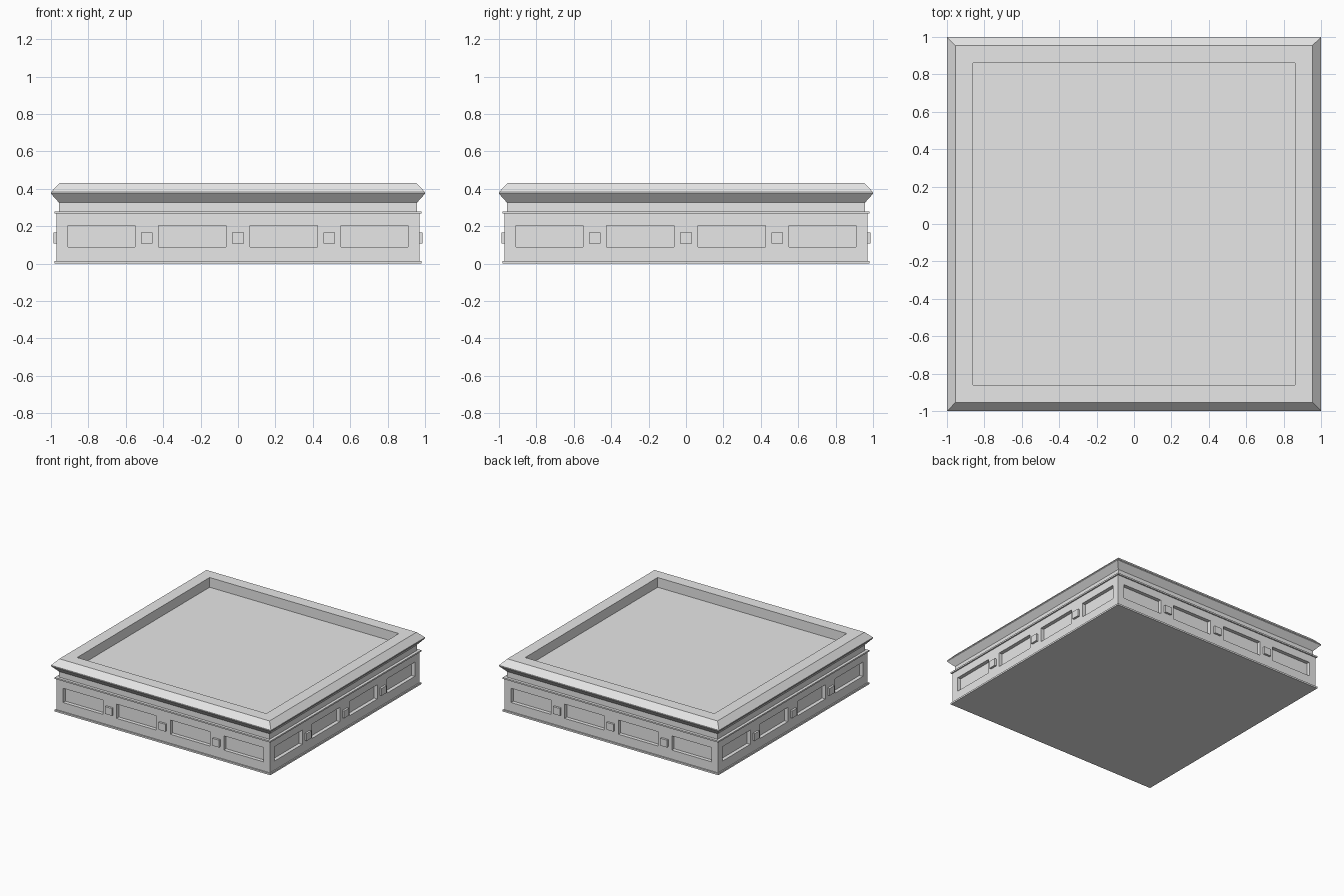
import bpy, bmesh
from mathutils import Vector

cube = bpy.data.objects.get("Cube")
if cube:
    bpy.data.objects.remove(cube, do_unlink=True)

stone = bpy.data.materials.new("light_grey_stone")
stone.use_nodes = True
GREY = (0.8, 0.8, 0.8, 1)
stone.diffuse_color = GREY
stone.node_tree.nodes["Principled BSDF"].inputs["Base Color"].default_value = GREY

WALL = 0.97
PANEL_X = (-0.73, -0.244, 0.244, 0.73)
PANEL_HALF = 0.18
PANEL_Z = (0.088, 0.205)
PANEL_DEPTH = 0.03


def add_object(name, bm):
    mesh = bpy.data.meshes.new(name)
    bm.to_mesh(mesh)
    bm.free()
    mesh.materials.append(stone)
    obj = bpy.data.objects.new(name, mesh)
    bpy.context.collection.objects.link(obj)
    return obj


def square_sweep(profile):
    """Stack square rings of (half width, height) and cap both ends."""
    bm = bmesh.new()
    corners = ((-1, -1), (1, -1), (1, 1), (-1, 1))
    rings = [[bm.verts.new((x * r, y * r, z)) for x, y in corners] for r, z in profile]
    for low, high in zip(rings, rings[1:]):
        for i in range(4):
            j = (i + 1) % 4
            bm.faces.new((low[i], low[j], high[j], high[i]))
    bm.faces.new(rings[0][::-1])
    bm.faces.new(rings[-1])
    bm.normal_update()
    return bm


def cut(bm, faces, co, normal):
    geom = set(faces)
    for f in faces:
        geom.update(f.edges, f.verts)
    bmesh.ops.bisect_plane(bm, geom=list(geom), plane_co=co, plane_no=normal)


# Plinth outline: foot lip, wall, band lip, neck, cornice, rim and sunken top
bm = square_sweep([
    (0.98, 0), (0.98, 0.014), (WALL, 0.014), (WALL, 0.268), (0.98, 0.268),
    (0.98, 0.28), (0.957, 0.28), (0.957, 0.326), (1.0, 0.374), (1.0, 0.382),
    (0.955, 0.43), (0.86, 0.43), (0.86, 0.35)])


def wall_faces(axis=None):
    found = []
    for f in bm.faces:
        c = f.calc_center_median()
        if abs(f.normal.z) < 0.1 and abs(max(abs(c.x), abs(c.y)) - WALL) < 0.001:
            if axis is None or abs(f.normal[axis]) > 0.9:
                found.append(f)
    return found


# Four sunken panels on every wall
for z in PANEL_Z:
    cut(bm, wall_faces(), (0, 0, z), (0, 0, 1))
for along in (0, 1):
    direction = Vector((1 - along, along, 0))
    for centre in PANEL_X:
        for edge in (centre - PANEL_HALF, centre + PANEL_HALF):
            cut(bm, wall_faces(1 - along), direction * edge, direction)
bm.normal_update()
panels = []
for f in wall_faces():
    c = f.calc_center_median()
    t = c.x if abs(f.normal.y) > 0.9 else c.y
    if PANEL_Z[0] < c.z < PANEL_Z[1] and any(abs(t - p) < 0.05 for p in PANEL_X):
        panels.append(f)
bmesh.ops.inset_individual(bm, faces=panels, thickness=0, depth=-PANEL_DEPTH)
add_object("plinth", bm)

# Small square studs between the panels
bm = bmesh.new()
for along in (0, 1):
    for side in (-1, 1):
        for t in (-0.487, 0, 0.487):
            made = bmesh.ops.create_cube(bm, size=1)["verts"]
            out = side * (WALL + 0.003)
            size = (0.062, 0.028) if along == 0 else (0.028, 0.062)
            place = (t, out) if along == 0 else (out, t)
            bmesh.ops.scale(bm, verts=made, vec=(*size, 0.06))
            bmesh.ops.translate(bm, verts=made, vec=(*place, 0.137))
add_object("wall_studs", bm)
